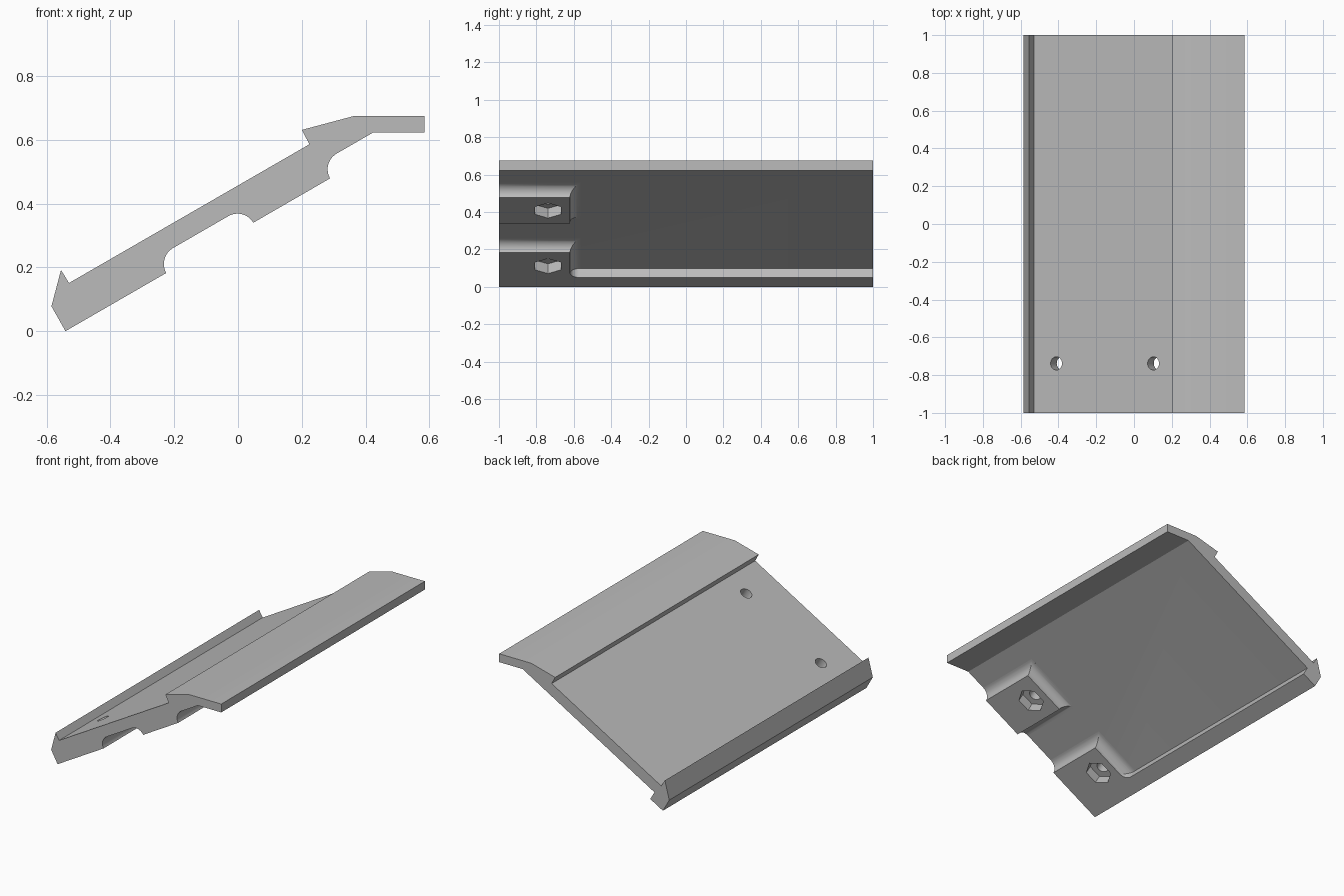
import bpy, bmesh, math
from mathutils import Vector

cube = bpy.data.objects.get("Cube")
if cube:
    bpy.data.objects.remove(cube, do_unlink=True)

TILT = math.radians(30)
FOOT_X = -0.541          # lowest edge, origin of the sloped frame
STEP = 0.057             # height of the pads and of the lower lip
SKIN = 0.125             # full depth from pad face to upper face
FRONT, BACK = -1.0, 1.0


def slope(u, y, v):
    """Point at u along the slope, v normal to it."""
    c, s = math.cos(TILT), math.sin(TILT)
    return Vector((FOOT_X + u * c - v * s, y, u * s + v * c))


def loft(name, loops):
    """Closed solid through loops with equal point counts."""
    bm = bmesh.new()
    rings = [[bm.verts.new(p) for p in loop] for loop in loops]
    n = len(rings[0])
    for a, b in zip(rings, rings[1:]):
        for i in range(n):
            j = (i + 1) % n
            bm.faces.new((a[i], a[j], b[j], b[i]))
    bm.faces.new(rings[0][::-1])
    bm.faces.new(rings[-1])
    bmesh.ops.recalc_face_normals(bm, faces=bm.faces)
    mesh = bpy.data.meshes.new(name)
    bm.to_mesh(mesh)
    bm.free()
    obj = bpy.data.objects.new(name, mesh)
    bpy.context.collection.objects.link(obj)
    return obj


def flared_pad(name, u0, u1, y1, flare_low):
    """Raised pad whose sides sweep into the plate with a concave fillet."""
    loops = []
    steps = 10
    for i in range(steps + 2):
        a = math.pi / 2 * min(i, steps) / steps
        off = STEP * (1 - math.cos(a))
        v = STEP * math.sin(a) + (0.02 if i > steps else 0)
        lo = u0 - off if flare_low else u0
        loops.append([slope(lo, FRONT, v), slope(u1 + off, FRONT, v),
                      slope(u1 + off, y1 + off, v), slope(lo, y1 + off, v)])
    return loft(name, loops)


def bore(name, u, y, radius, sides, v0, v1):
    """Prism along the slope normal."""
    ring = [(u + radius * math.cos(2 * math.pi * i / sides),
             y + radius * math.sin(2 * math.pi * i / sides)) for i in range(sides)]
    return loft(name, [[slope(p, q, v) for p, q in ring] for v in (v0, v1)])


def combine(target, tool, operation):
    mod = target.modifiers.new(operation.title(), 'BOOLEAN')
    mod.operation = operation
    mod.solver = 'EXACT'
    mod.object = tool
    graph = bpy.context.evaluated_depsgraph_get()
    mesh = bpy.data.meshes.new_from_object(target.evaluated_get(graph))
    target.modifiers.clear()
    target.data = mesh
    bpy.data.objects.remove(tool, do_unlink=True)


# Sloped plate with hooked foot, lower lip and flat upper flange
lip = [slope(0.1, 0, 0), slope(0.1, 0, STEP)]
profile = [(FOOT_X, 0), (lip[0].x, lip[0].z), (lip[1].x, lip[1].z),
           (0.424, 0.623), (0.585, 0.623), (0.585, 0.675), (0.365, 0.675),
           (0.2, 0.631), (0.224, 0.586), (-0.53, 0.151), (-0.555, 0.192),
           (-0.585, 0.078)]
plate = loft("sloped_plate", [[Vector((x, y, z)) for x, z in profile]
                              for y in (FRONT, BACK)])

# Fastening pads under the front end
PAD_END = -0.62
combine(plate, flared_pad("lower_pad", 0.05, 0.365, PAD_END, False), 'UNION')
combine(plate, flared_pad("upper_pad", 0.68, 0.958, PAD_END, True), 'UNION')

# Rounded inner corner between lower pad and lip
R = 0.05
corner = [(0.05, PAD_END + R), (0.05, PAD_END - 0.08), (0.1 + R, PAD_END - 0.08)]
corner += [(0.1 + R - R * math.sin(a), PAD_END + R - R * math.cos(a))
           for a in (math.pi / 2 * i / 8 for i in range(9))]
combine(plate, loft("corner_fillet", [[slope(u, y, v) for u, y in corner]
                                      for v in (0, STEP + 0.01)]), 'UNION')

# Bolt holes with hexagonal nut pockets
for u in (0.222, 0.815):
    combine(plate, bore("nut_pocket", u, -0.738, 0.08, 6, -0.05, 0.06), 'DIFFERENCE')
    combine(plate, bore("bolt_hole", u, -0.738, 0.035, 32, 0.03, SKIN + 0.05), 'DIFFERENCE')

# Single grey finish
grey = bpy.data.materials.new("plain_grey")
grey.use_nodes = True
colour = (0.5, 0.5, 0.5, 1)
grey.diffuse_color = colour
grey.node_tree.nodes["Principled BSDF"].inputs["Base Color"].default_value = colour
plate.data.materials.clear()
plate.data.materials.append(grey)

bpy.ops.object.select_all(action='DESELECT')
plate.select_set(True)
bpy.context.view_layer.objects.active = plate
bpy.ops.object.shade_smooth_by_angle(angle=math.radians(25))
